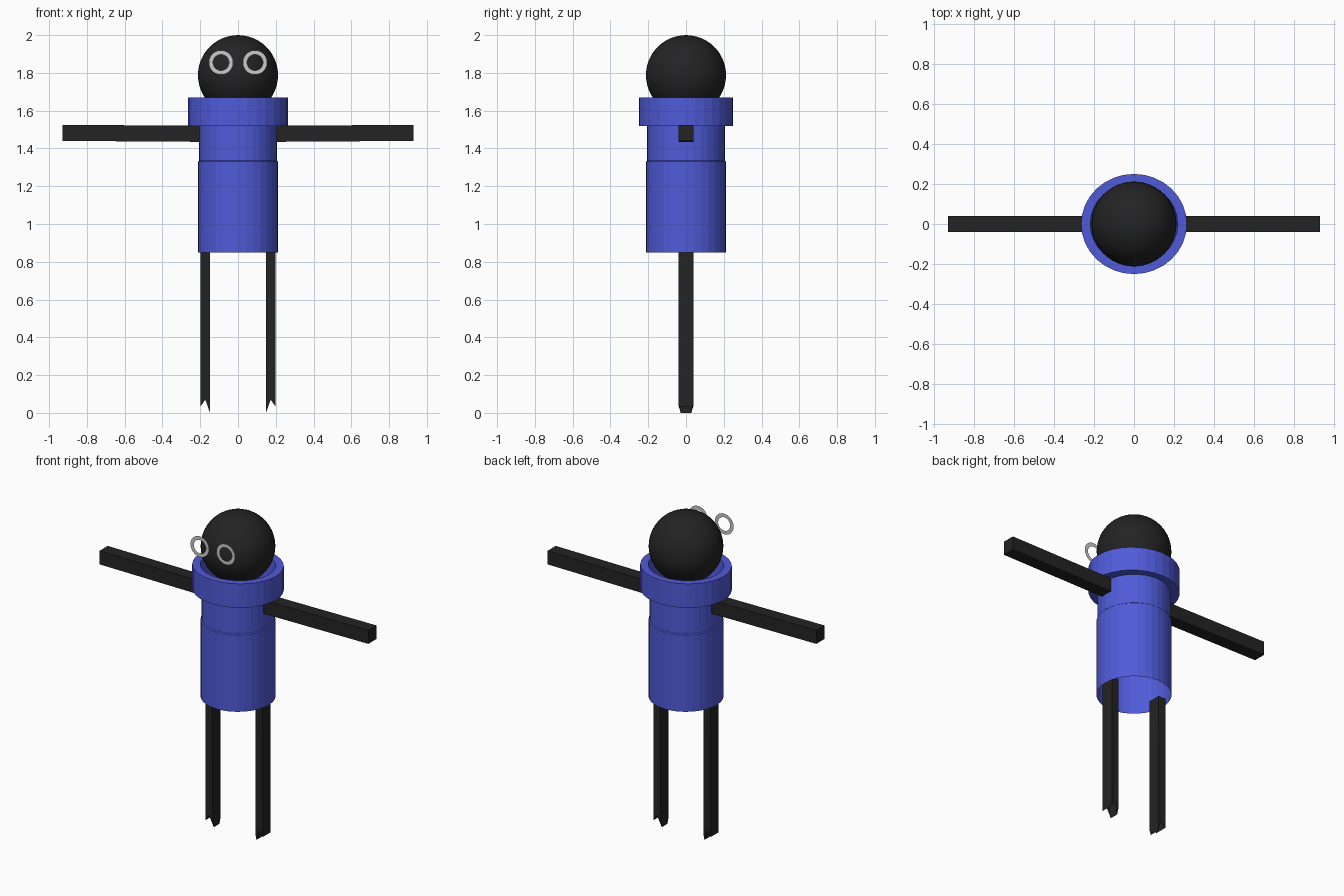
import bpy
import bmesh
import math

if "Cube" in bpy.data.objects:
    bpy.data.objects.remove(bpy.data.objects["Cube"])


def material(name, rgb):
    m = bpy.data.materials.new(name)
    m.diffuse_color = (*rgb, 1)
    m.use_nodes = True
    m.node_tree.nodes["Principled BSDF"].inputs["Base Color"].default_value = m.diffuse_color
    return m


BLUE = material("blue", (0.08, 0.105, 0.69))
BLACK = material("black", (0.017, 0.017, 0.017))
GREY = material("light grey", (0.6, 0.6, 0.6))


def make(name, bm, mat, fix=True):
    if fix:
        bmesh.ops.recalc_face_normals(bm, faces=bm.faces)
    me = bpy.data.meshes.new(name)
    bm.to_mesh(me)
    bm.free()
    me.materials.append(mat)
    ob = bpy.data.objects.new(name, me)
    bpy.context.collection.objects.link(ob)
    return ob


def lathe(name, profile, mat, sides=32, closed=False, sy=1.0):
    """Spin (radius, z) points around z; sy squashes the depth."""
    bm = bmesh.new()
    rings = []
    for r, z in profile:
        rings.append([bm.verts.new((r * math.cos(2 * math.pi * i / sides),
                                    sy * r * math.sin(2 * math.pi * i / sides), z))
                      for i in range(sides)])
    pairs = list(zip(rings, rings[1:]))
    if closed:
        pairs.append((rings[-1], rings[0]))
    for a, b in pairs:
        for i in range(sides):
            j = (i + 1) % sides
            bm.faces.new((a[i], a[j], b[j], b[i]))
    return make(name, bm, mat)


# Open-ended body tube with a tiny step, and a thick collar ring
lathe("body", [(0.213, 0.85), (0.213, 1.33), (0.207, 1.335), (0.207, 1.53)], BLUE)
lathe("collar", [(0.264, 1.52), (0.264, 1.67), (0.218, 1.67), (0.205, 1.52)],
      BLUE, closed=True, sy=0.947)

# Head
bm = bmesh.new()
bmesh.ops.create_uvsphere(bm, u_segments=48, v_segments=24, radius=0.212)
bmesh.ops.translate(bm, verts=bm.verts, vec=(0, 0, 1.788))
head = make("head", bm, BLACK)
for p in head.data.polygons:
    p.use_smooth = True


def arm(name, s):
    bm = bmesh.new()
    bmesh.ops.create_cube(bm, size=1)
    for v in bm.verts:
        tip = v.co.x > 0
        v.co = (s * (0.93 if tip else 0.19), v.co.y * 0.08,
                (1.4825 if tip else 1.4775) + v.co.z * 0.085)
    make(name, bm, BLACK)


def leg(name, s):
    """Hollow square leg with a notched, open lower end."""
    bm = bmesh.new()
    sides = []
    for d in (-1, 1):
        pts = [(0.198, 0.04, 0.88), (0.198, 0.04, 0.035), (0.173, 0.038, 0.07),
               (0.148, 0.028, 0.0), (0.148, 0.04, 0.04), (0.148, 0.04, 0.88)]
        sides.append([bm.verts.new((s * x, d * y, z)) for x, y, z in pts])
    a, b = sides
    for q in sides:
        bm.faces.new((q[0], q[1], q[2], q[5]))
        bm.faces.new((q[2], q[3], q[4], q[5]))
    for i, j in ((0, 1), (3, 4), (4, 5)):
        bm.faces.new((a[i], a[j], b[j], b[i]))
    make(name, bm, BLACK)


def eye(name, s):
    """Flat ring floating just before the face."""
    bm = bmesh.new()
    n = 24
    rings = [[bm.verts.new((s * 0.09 + r * math.cos(2 * math.pi * i / n), -0.249,
                            1.855 + r * math.sin(2 * math.pi * i / n)))
              for i in range(n)] for r in (0.042, 0.065)]
    for i in range(n):
        j = (i + 1) % n
        bm.faces.new((rings[0][i], rings[1][i], rings[1][j], rings[0][j]))
    bm.normal_update()
    for f in bm.faces:
        if f.normal.y > 0:
            f.normal_flip()
    make(name, bm, GREY, fix=False)


# Paired limbs and eyes
for side, s in (("left", -1), ("right", 1)):
    arm(side + "_arm", s)
    leg(side + "_leg", s)
    eye(side + "_eye", s)
